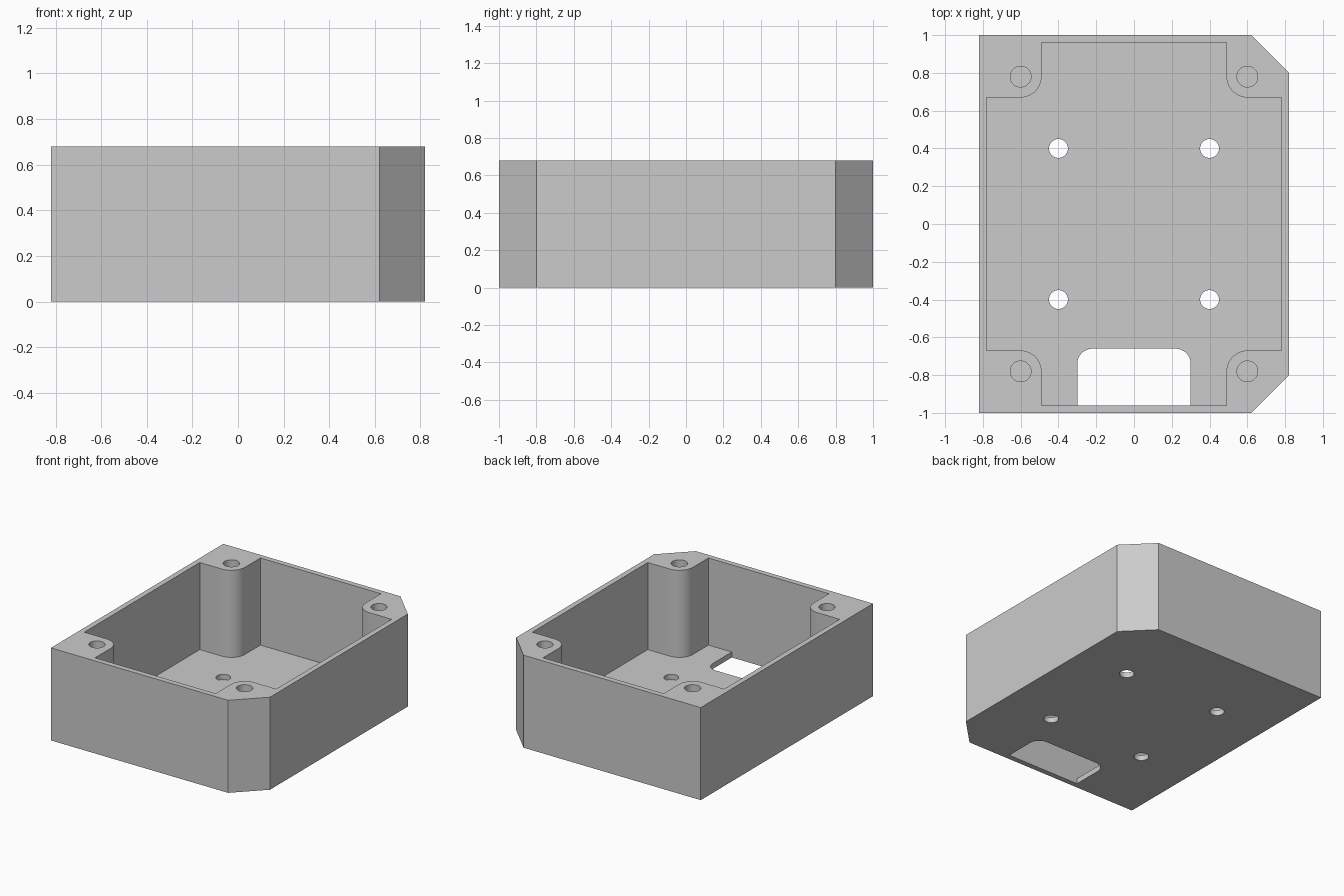
import bpy
import bmesh
from math import cos, sin, pi, radians

cube = bpy.data.objects.get("Cube")
if cube:
    bpy.data.objects.remove(cube, do_unlink=True)

# Main sizes
HX, HY, HEIGHT = 0.82, 1.0, 0.68
WALL = FLOOR = 0.04
CHAMFER = 0.2
BOSS_X, BOSS_Y, BOSS_R = 0.6, 0.78, 0.11
SCREW_R, MOUNT, MOUNT_R = 0.055, 0.4, 0.05

grey = bpy.data.materials.new("light_grey")
grey.use_nodes = True
colour = (0.6, 0.6, 0.6, 1)
grey.diffuse_color = colour
grey.node_tree.nodes["Principled BSDF"].inputs["Base Color"].default_value = colour


def arc(cx, cy, r, start, end, steps=12):
    """Points along an arc, angles in degrees."""
    angles = [radians(start + (end - start) * i / steps) for i in range(steps + 1)]
    return [(cx + r * cos(a), cy + r * sin(a)) for a in angles]


def circle(cx, cy, r):
    return arc(cx, cy, r, 0, 360, 40)[:-1]


def prism(name, outline, z0, z1):
    """Extrude a flat outline from z0 to z1."""
    bm = bmesh.new()
    base = bm.faces.new([bm.verts.new((x, y, z0)) for x, y in outline])
    top = bmesh.ops.extrude_face_region(bm, geom=[base])["geom"]
    verts = [v for v in top if isinstance(v, bmesh.types.BMVert)]
    bmesh.ops.translate(bm, verts=verts, vec=(0, 0, z1 - z0))
    bmesh.ops.recalc_face_normals(bm, faces=bm.faces)
    mesh = bpy.data.meshes.new(name)
    bm.to_mesh(mesh)
    bm.free()
    mesh.materials.append(grey)
    obj = bpy.data.objects.new(name, mesh)
    bpy.context.collection.objects.link(obj)
    return obj


def cut(target, outline, z0, z1):
    """Subtract a prism and discard the cutter."""
    cutter = prism("cutter", outline, z0, z1)
    cutter.hide_render = True
    mod = target.modifiers.new("cut", "BOOLEAN")
    mod.operation = "DIFFERENCE"
    mod.solver = "EXACT"
    mod.object = cutter
    bpy.context.view_layer.objects.active = target
    bpy.ops.object.modifier_apply(modifier=mod.name)
    bpy.data.objects.remove(cutter, do_unlink=True)


# Outer block with two chamfered corners on its left side
box = prism("enclosure_box", [
    (-HX, -HY), (HX - CHAMFER, -HY), (HX, -HY + CHAMFER),
    (HX, HY - CHAMFER), (HX - CHAMFER, HY), (-HX, HY)], 0, HEIGHT)

# Cavity that leaves a rounded screw boss in each corner
ix, iy = HX - WALL, HY - WALL
corner = ([(ix, BOSS_Y - BOSS_R)]
          + arc(BOSS_X, BOSS_Y, BOSS_R, 270, 180)
          + [(BOSS_X - BOSS_R, iy)])
half = corner + [(-x, y) for x, y in reversed(corner)]
cavity = half + [(x, -y) for x, y in reversed(half)]
cut(box, cavity, FLOOR, HEIGHT + 0.1)

# Blind screw holes in the bosses and through holes in the floor
for sx in (-1, 1):
    for sy in (-1, 1):
        cut(box, circle(sx * BOSS_X, sy * BOSS_Y, SCREW_R), FLOOR, HEIGHT + 0.1)
        cut(box, circle(sx * MOUNT, sy * MOUNT, MOUNT_R), -0.1, FLOOR + 0.1)

# Cable opening in the floor against the front wall
slot_x, slot_y, slot_r = 0.3, -0.66, 0.08
slot = ([(-slot_x, -iy), (slot_x, -iy)]
        + arc(slot_x - slot_r, slot_y - slot_r, slot_r, 0, 90)
        + arc(-slot_x + slot_r, slot_y - slot_r, slot_r, 90, 180))
cut(box, slot, -0.1, FLOOR + 0.1)

# Smooth round walls, sharp edges elsewhere
bpy.ops.object.select_all(action="DESELECT")
box.select_set(True)
bpy.context.view_layer.objects.active = box
bpy.ops.object.shade_smooth_by_angle(angle=radians(30))
